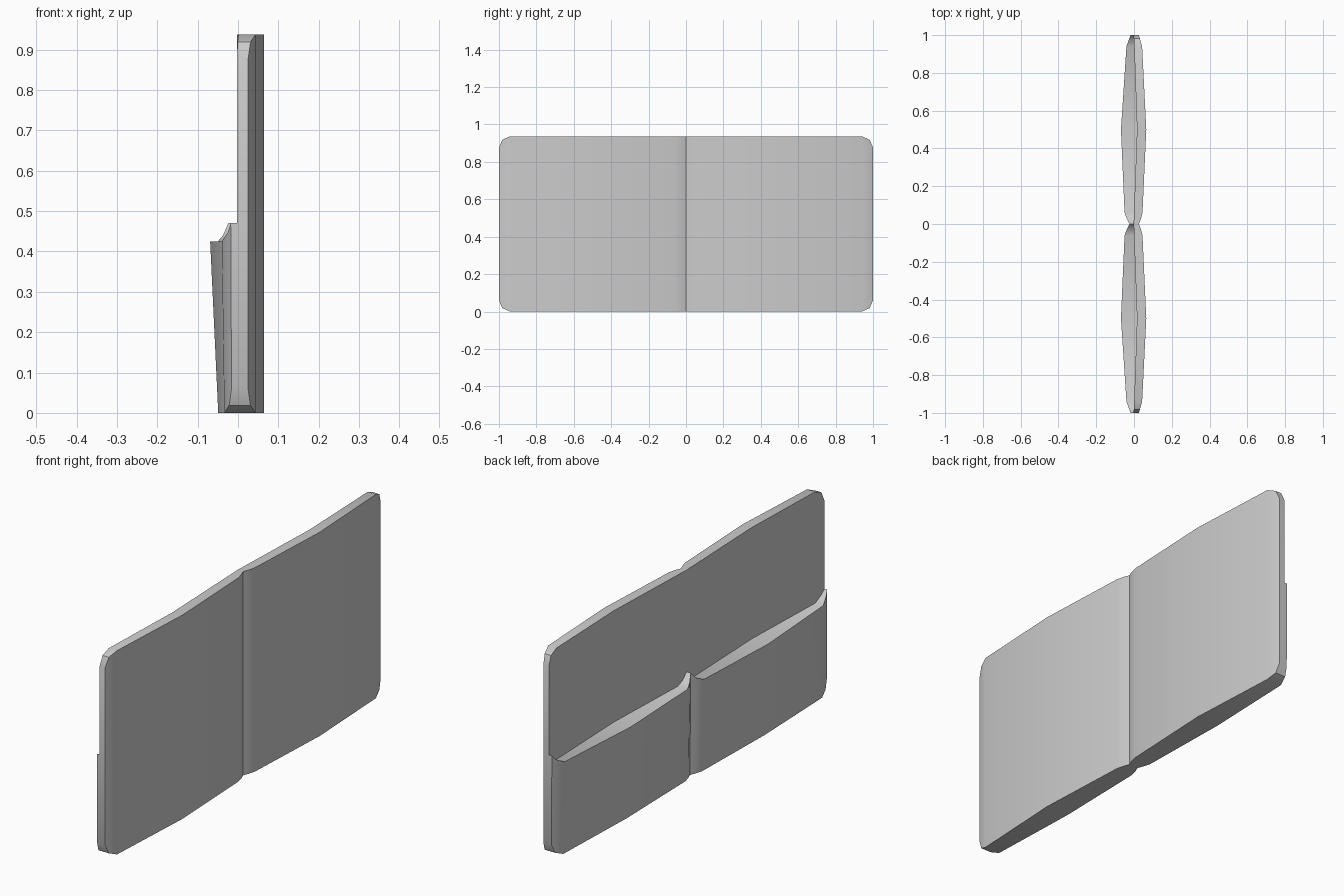
import bpy, bmesh

if "Cube" in bpy.data.objects:
    bpy.data.objects.remove(bpy.data.objects["Cube"])

# Half-width stations, fold to edge:
# y, outer x, inner x, pocket x at top, pocket x at bottom, pocket top z, corner rise
HALF = [
    (0.00, 0.026, -0.003, -0.024, -0.020, 0.470, 0.000),
    (0.025, 0.036, -0.001, -0.037, -0.030, 0.440, 0.000),
    (0.06, 0.045, 0.000, -0.050, -0.040, 0.425, 0.000),
    (0.50, 0.065, 0.016, -0.069, -0.049, 0.425, 0.000),
    (0.94, 0.043, 0.001, -0.040, -0.034, 0.425, 0.000),
    (0.982, 0.031, -0.001, -0.025, -0.022, 0.448, 0.018),
    (1.00, 0.025, -0.003, -0.018, -0.016, 0.470, 0.060),
]
HEIGHT = 0.937


def section(st, side):
    """Cross-section: outer cover, inner cover, then the filled pocket."""
    y, xo, xi, pt, pb, zp, rise = st
    pts = [(xo, rise), (xo, HEIGHT - rise), (xi, HEIGHT - rise),
           (xi, zp), (pt, zp), (pb, rise)]
    return [(x, y * side, z) for x, z in pts]


def loft(name, rings):
    bm = bmesh.new()
    loops = [[bm.verts.new(p) for p in r] for r in rings]
    for a, b in zip(loops, loops[1:]):
        n = len(a)
        for i in range(n):
            j = (i + 1) % n
            bm.faces.new((a[i], a[j], b[j], b[i]))
    bm.faces.new(loops[0])
    bm.faces.new(loops[-1][::-1])
    bmesh.ops.recalc_face_normals(bm, faces=bm.faces)
    me = bpy.data.meshes.new(name)
    bm.to_mesh(me)
    bm.free()
    ob = bpy.data.objects.new(name, me)
    bpy.context.collection.objects.link(ob)
    return ob


# Folding cover with its two half-height pockets
rings = [section(s, -1) for s in reversed(HALF)] + [section(s, 1) for s in HALF[1:]]
body = loft("folding_cover_with_pockets", rings)
bpy.context.view_layer.objects.active = body
body.select_set(True)
bpy.ops.object.shade_smooth_by_angle(angle=0.5236)
